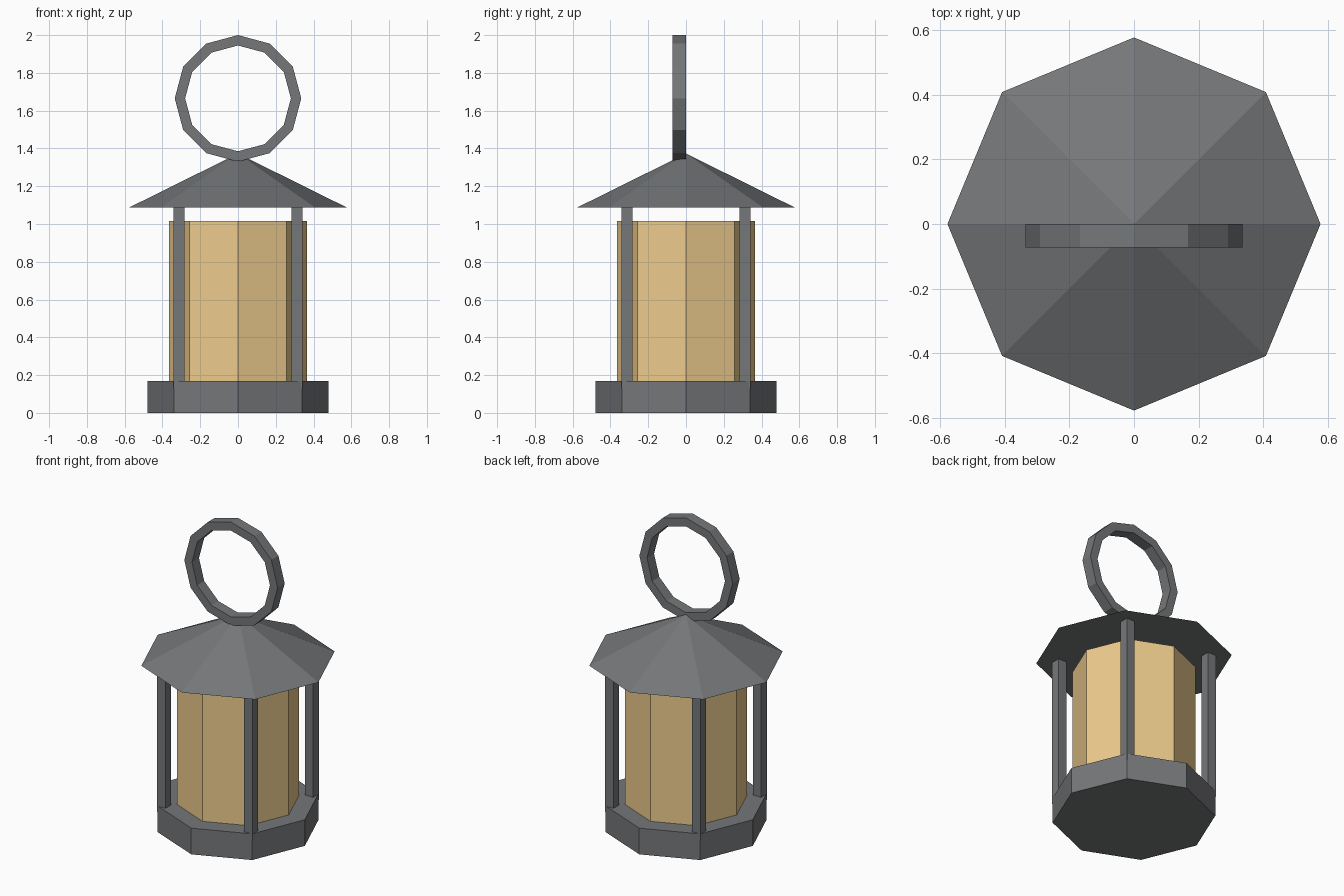
import bpy
from math import sin, cos, tau

if "Cube" in bpy.data.objects:
    bpy.data.objects.remove(bpy.data.objects["Cube"])


def make_material(name, colour):
    mat = bpy.data.materials.new(name)
    mat.diffuse_color = (*colour, 1)
    mat.use_nodes = True
    mat.node_tree.nodes["Principled BSDF"].inputs["Base Color"].default_value = mat.diffuse_color
    return mat


iron = make_material("dark_iron", (0.178, 0.184, 0.192))
amber = make_material("amber_glass", (0.85, 0.60, 0.265))


def frustum(name, mat, r_bottom, r_top, z0, z1, sides=8):
    """Upright prism or cone with a corner on each main axis."""
    bpy.ops.mesh.primitive_cone_add(vertices=sides, radius1=r_bottom, radius2=r_top,
                                    depth=z1 - z0, location=(0, 0, (z0 + z1) / 2))
    bpy.context.object.name = name
    bpy.context.object.data.materials.append(mat)


# Base, glass and roof
frustum("base", iron, 0.48, 0.48, 0.0, 0.17)
frustum("glass", amber, 0.364, 0.364, 0.17, 1.015)
frustum("roof", iron, 0.577, 0.0, 1.087, 1.373)

# Four corner posts, sunk a little into the base
POST_BOTTOM, POST_TOP = 0.13, 1.10
for side_y, y in (("front", -0.312), ("back", 0.312)):
    for side_x, x in (("left", -0.312), ("right", 0.312)):
        bpy.ops.mesh.primitive_cube_add(size=1, location=(x, y, (POST_BOTTOM + POST_TOP) / 2))
        post = bpy.context.object
        post.name = f"{side_y}_{side_x}_post"
        post.scale = (0.06, 0.06, POST_TOP - POST_BOTTOM)
        post.data.materials.append(iron)

# Carrying ring: twelve-sided band with a rectangular section
SIDES, OUTER, INNER, CENTRE_Z = 12, 0.335, 0.28, 1.665
section = [(OUTER, -0.072), (OUTER, 0.0), (INNER, 0.0), (INNER, -0.072)]
verts = [(r * cos(tau * i / SIDES), y, CENTRE_Z + r * sin(tau * i / SIDES))
         for i in range(SIDES) for r, y in section]
faces = []
for i in range(SIDES):
    a, b = 4 * i, 4 * ((i + 1) % SIDES)
    for k in range(4):
        n = (k + 1) % 4
        faces.append((a + k, a + n, b + n, b + k))
mesh = bpy.data.meshes.new("carrying_ring")
mesh.from_pydata(verts, [], faces)
mesh.update()
mesh.materials.append(iron)
ring = bpy.data.objects.new("carrying_ring", mesh)
bpy.context.collection.objects.link(ring)
